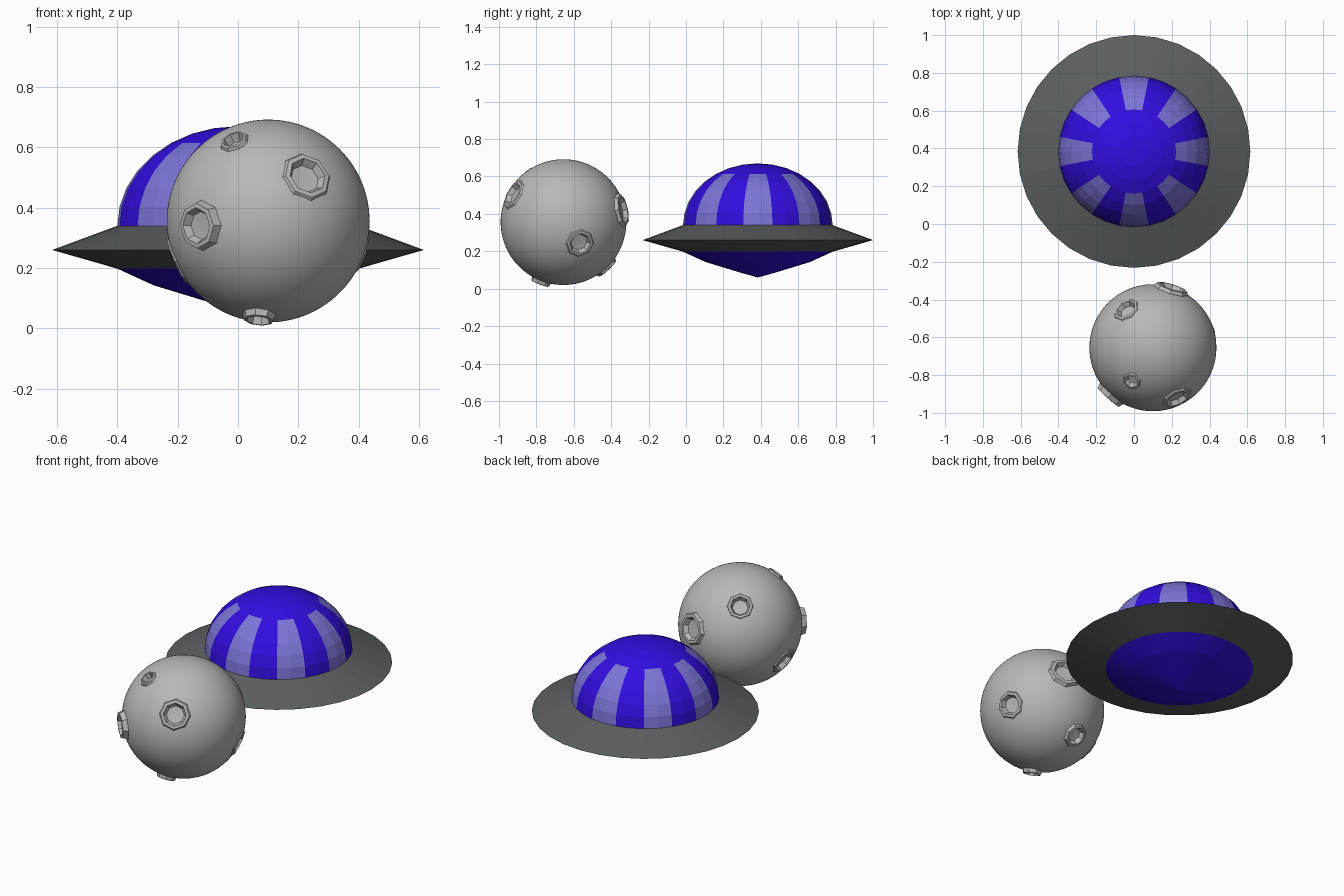
import bpy, bmesh, math
from mathutils import Vector

if "Cube" in bpy.data.objects:
    bpy.data.objects.remove(bpy.data.objects["Cube"])


def material(name, rgb):
    m = bpy.data.materials.new(name)
    m.diffuse_color = (*rgb, 1)
    m.use_nodes = True
    m.node_tree.nodes["Principled BSDF"].inputs["Base Color"].default_value = m.diffuse_color
    return m


BLUE = material("deep blue", (0.032, 0.004, 0.75))
GLASS = material("pale window", (0.20, 0.175, 0.68))
STEEL = material("dark grey metal", (0.105, 0.115, 0.115))
ROCK = material("moon grey", (0.48, 0.48, 0.48))


def finish(bm, name, mats, location=(0, 0, 0), smooth=None):
    bmesh.ops.remove_doubles(bm, verts=bm.verts, dist=1e-5)
    me = bpy.data.meshes.new(name)
    bm.to_mesh(me)
    bm.free()
    for m in mats:
        me.materials.append(m)
    ob = bpy.data.objects.new(name, me)
    ob.location = location
    bpy.context.collection.objects.link(ob)
    if smooth is not None:
        bpy.ops.object.select_all(action='DESELECT')
        bpy.context.view_layer.objects.active = ob
        ob.select_set(True)
        bpy.ops.object.shade_smooth_by_angle(angle=math.radians(smooth))
    return ob


def lathe(bm, profile, sides, rule=None):
    """Revolve (radius, z) points, listed bottom to top on the outside."""
    rings = [[bm.verts.new((r * math.cos(2 * math.pi * i / sides),
                            r * math.sin(2 * math.pi * i / sides), z))
              for i in range(sides)] for r, z in profile]
    for k, (lo, hi) in enumerate(zip(rings, rings[1:])):
        for i in range(sides):
            j = (i + 1) % sides
            if profile[k][0] == 0:
                f = bm.faces.new((lo[0], hi[j], hi[i]))
            elif profile[k + 1][0] == 0:
                f = bm.faces.new((lo[i], lo[j], hi[0]))
            else:
                f = bm.faces.new((lo[i], lo[j], hi[j], hi[i]))
            if rule:
                f.material_index = rule(k, i)
    loose = [v for v in bm.verts if not v.link_faces]
    bmesh.ops.delete(bm, geom=loose, context='VERTS')


# Saucer: dome with eight windows, disc and pointed belly
SAUCER = (0, 0.384, 0)
SIDES = 32

bm = bmesh.new()
step = math.pi / 16
dome = [(0.40 * math.cos(k * step), 0.34 + 0.33 * math.sin(k * step)) for k in range(8)]
dome.append((0, 0.67))
lathe(bm, dome, SIDES, lambda k, i: 1 if k < 5 and (i + 1) % 4 < 2 else 0)
finish(bm, "saucer_dome", [BLUE, GLASS], SAUCER)

bm = bmesh.new()
lathe(bm, [(0.40, 0.198), (0.616, 0.26), (0.40, 0.34)], SIDES)
finish(bm, "saucer_disc", [STEEL], SAUCER)

bm = bmesh.new()
lathe(bm, [(0, 0.06), (0.10, 0.088), (0.28, 0.143), (0.40, 0.198)], SIDES)
finish(bm, "saucer_belly", [BLUE], SAUCER)

# Moon: sphere opened under each crater
MOON = Vector((0.10, -0.655, 0.356))
R = 0.336
# direction, rim radius, rim distance from moon centre
CRATERS = [
    ((0.13, -0.271, 0.15), 0.080, 0.345),
    ((-0.225, -0.25, -0.015), 0.075, 0.363),
    ((-0.115, -0.18, 0.27), 0.046, 0.346),
    ((-0.03, -0.12, -0.315), 0.050, 0.357),
    ((0.305, 0.09, -0.115), 0.072, 0.343),
    ((0.10, 0.315, 0.065), 0.085, 0.353),
    ((-0.04, 0.225, -0.236), 0.062, 0.352),
    ((-0.144, 0.205, 0.225), 0.068, 0.340),
    ((-0.306, 0.02, -0.136), 0.076, 0.343),
]

bm = bmesh.new()
bmesh.ops.create_icosphere(bm, subdivisions=6, radius=R)
hidden = set()
for d, r, h in CRATERS:
    axis = Vector(d).normalized()
    for v in bm.verts:
        along = v.co.dot(axis)
        if along > 0 and (v.co - axis * along).length < r * 0.82:
            hidden.add(v)
bmesh.ops.delete(bm, geom=list(hidden), context='VERTS')
finish(bm, "moon_sphere", [ROCK], MOON, 40)

# Craters: octagonal raised rims with sunken floors
for n, (d, r, h) in enumerate(CRATERS):
    bm = bmesh.new()
    base = math.sqrt(R * R - (r * 1.15) ** 2)
    lathe(bm, [(r * 1.15, base - 0.006), (r, h - r * r / (2 * R)), (r * 0.8, h - r * r / (2 * R) + 0.002),
               (r * 0.62, h - 0.032), (0, h - 0.036)], 8)
    ob = finish(bm, f"crater_{n + 1}", [ROCK], MOON, 25)
    ob.rotation_euler = Vector(d).to_track_quat('Z', 'Y').to_euler()
